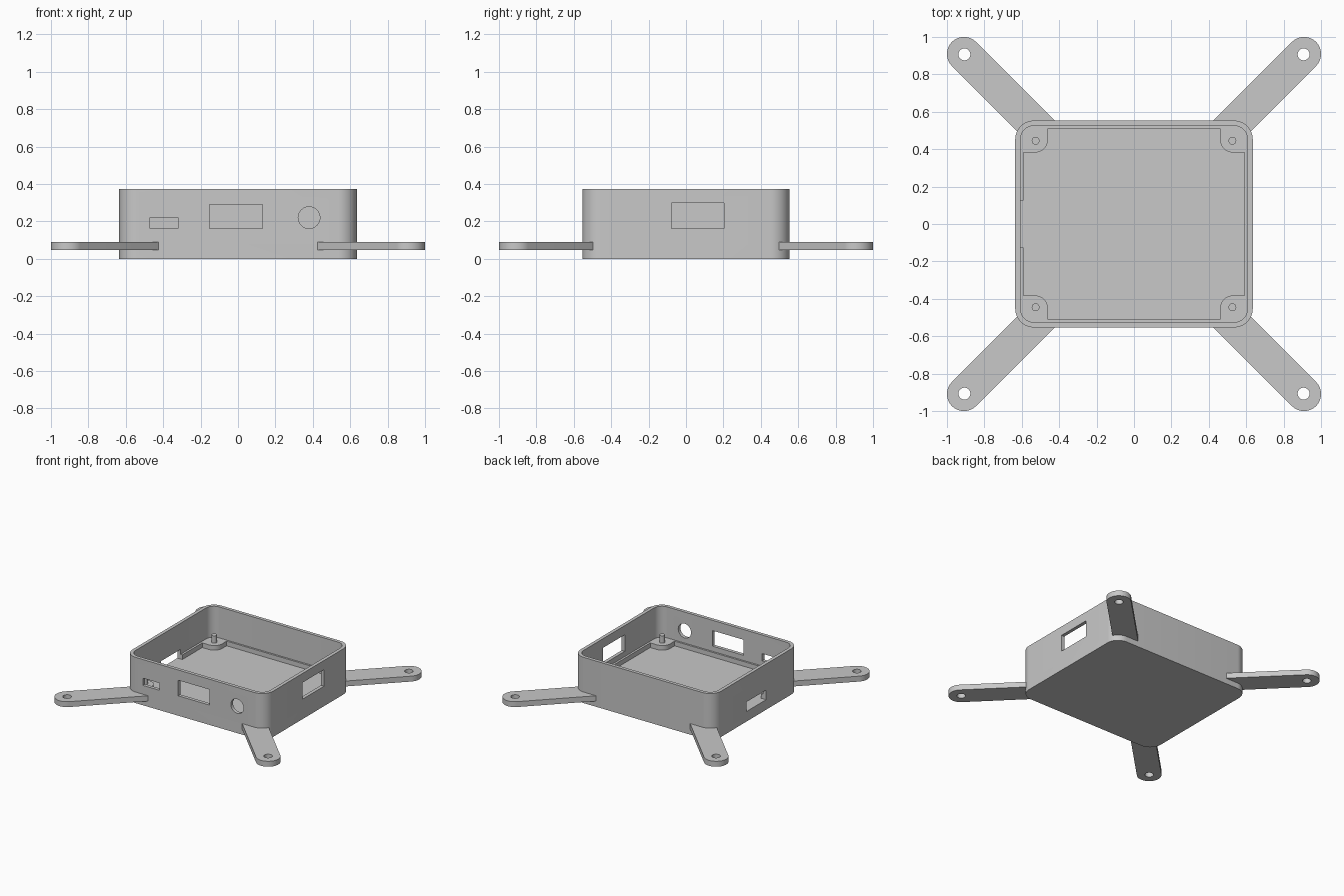
import bpy, bmesh, math
from math import pi, cos, sin

cube = bpy.data.objects.get("Cube")
if cube:
    bpy.data.objects.remove(cube)

grey = bpy.data.materials.new("plain grey")
grey.use_nodes = True
COLOUR = (0.58, 0.58, 0.58, 1)
grey.diffuse_color = COLOUR
grey.node_tree.nodes["Principled BSDF"].inputs["Base Color"].default_value = COLOUR


def prism(name, outline, z0, z1):
    """Extrude a closed xy outline from z0 to z1."""
    bm = bmesh.new()
    face = bm.faces.new([bm.verts.new((x, y, z0)) for x, y in outline])
    top = bmesh.ops.extrude_face_region(bm, geom=[face])["geom"]
    verts = [v for v in top if isinstance(v, bmesh.types.BMVert)]
    bmesh.ops.translate(bm, vec=(0, 0, z1 - z0), verts=verts)
    bmesh.ops.recalc_face_normals(bm, faces=bm.faces)
    mesh = bpy.data.meshes.new(name)
    bm.to_mesh(mesh)
    bm.free()
    mesh.materials.append(grey)
    obj = bpy.data.objects.new(name, mesh)
    bpy.context.collection.objects.link(obj)
    return obj


def arc(cx, cy, r, a0, a1, n=12):
    return [(cx + r * cos(a0 + (a1 - a0) * i / n), cy + r * sin(a0 + (a1 - a0) * i / n))
            for i in range(n + 1)]


def circle(cx, cy, r, n=32):
    return arc(cx, cy, r, 0, 2 * pi, n)[:-1]


def rounded_rect(hx, hy, r):
    points = []
    for i, (sx, sy) in enumerate([(1, 1), (-1, 1), (-1, -1), (1, -1)]):
        points += arc(sx * (hx - r), sy * (hy - r), r, i * pi / 2, (i + 1) * pi / 2)
    return points


def box_outline(x0, x1, y0, y1):
    return [(x0, y0), (x1, y0), (x1, y1), (x0, y1)]


def activate(obj):
    bpy.ops.object.select_all(action="DESELECT")
    obj.select_set(True)
    bpy.context.view_layer.objects.active = obj


def cut(obj, cutter):
    activate(obj)
    mod = obj.modifiers.new("cut", "BOOLEAN")
    mod.operation = "DIFFERENCE"
    mod.solver = "EXACT"
    mod.object = cutter
    bpy.ops.object.modifier_apply(modifier=mod.name)
    bpy.data.objects.remove(cutter)


def smooth(obj):
    activate(obj)
    bpy.ops.object.shade_smooth_by_angle(angle=math.radians(30))


HX, HY, HEIGHT, WALL = 0.635, 0.553, 0.373, 0.028
FLOOR, LEDGE = 0.082, 0.12

# Open tray with rounded corners
body = prism("case_body", rounded_rect(HX, HY, 0.1), 0, HEIGHT)
cut(body, prism("cavity", rounded_rect(HX - WALL, HY - WALL, 0.1 - WALL), LEDGE, 0.5))

# Floor pocket that leaves a thin ledge and four rounded corner blocks
px, py, bx, by, r = 0.59, 0.51, 0.46, 0.382, 0.07
quarter = [(px, by)] + arc(bx + r, by + r, r, 1.5 * pi, pi, 8) + [(bx, py)]
pocket = []
for sx, sy in [(1, 1), (-1, 1), (-1, -1), (1, -1)]:
    points = [(sx * x, sy * y) for x, y in quarter]
    pocket += points if sx * sy > 0 else points[::-1]
cut(body, prism("pocket", pocket, FLOOR, 0.2))

# Openings in the front, left and right walls; the slot is level with the floor
for x0, x1, z0, z1 in [(-0.471, -0.32, 0.162, 0.221), (-0.153, 0.13, 0.162, 0.289)]:
    cut(body, prism("front_opening", box_outline(x0, x1, -0.7, -0.5), z0, z1))
cut(body, prism("left_opening", box_outline(0.58, 0.8, -0.078, 0.203), 0.163, 0.298))
cut(body, prism("right_slot", box_outline(-0.8, -0.58, -0.125, 0.125), FLOOR, 0.16))
round_hole = prism("round_opening", circle(0, 0, 0.058), -0.1, 0.1)
round_hole.rotation_euler = (pi / 2, 0, 0)
round_hole.location = (0.38, -0.6, 0.22)
cut(body, round_hole)
smooth(body)

# Mounting arms and locating pegs at each corner
for side, sx in (("left", 1), ("right", -1)):
    for end, sy in (("back", 1), ("front", -1)):
        angle = math.atan2(sy, sx)
        tip, root, w = 0.909 * math.sqrt(2), 0.49 * math.sqrt(2), 0.091
        flat = [(root, -w)] + arc(tip, 0, w, -pi / 2, pi / 2, 24) + [(root, w)]
        turned = [(x * cos(angle) - y * sin(angle), x * sin(angle) + y * cos(angle))
                  for x, y in flat]
        arm = prism(f"{end}_{side}_arm", turned, 0.046, 0.09)
        cut(arm, prism("screw_hole", circle(sx * 0.907, sy * 0.907, 0.032), 0, 0.2))
        smooth(arm)
        peg = prism(f"{end}_{side}_peg", circle(sx * 0.526, sy * 0.445, 0.021, 20),
                    LEDGE - 0.01, 0.18)
        smooth(peg)
